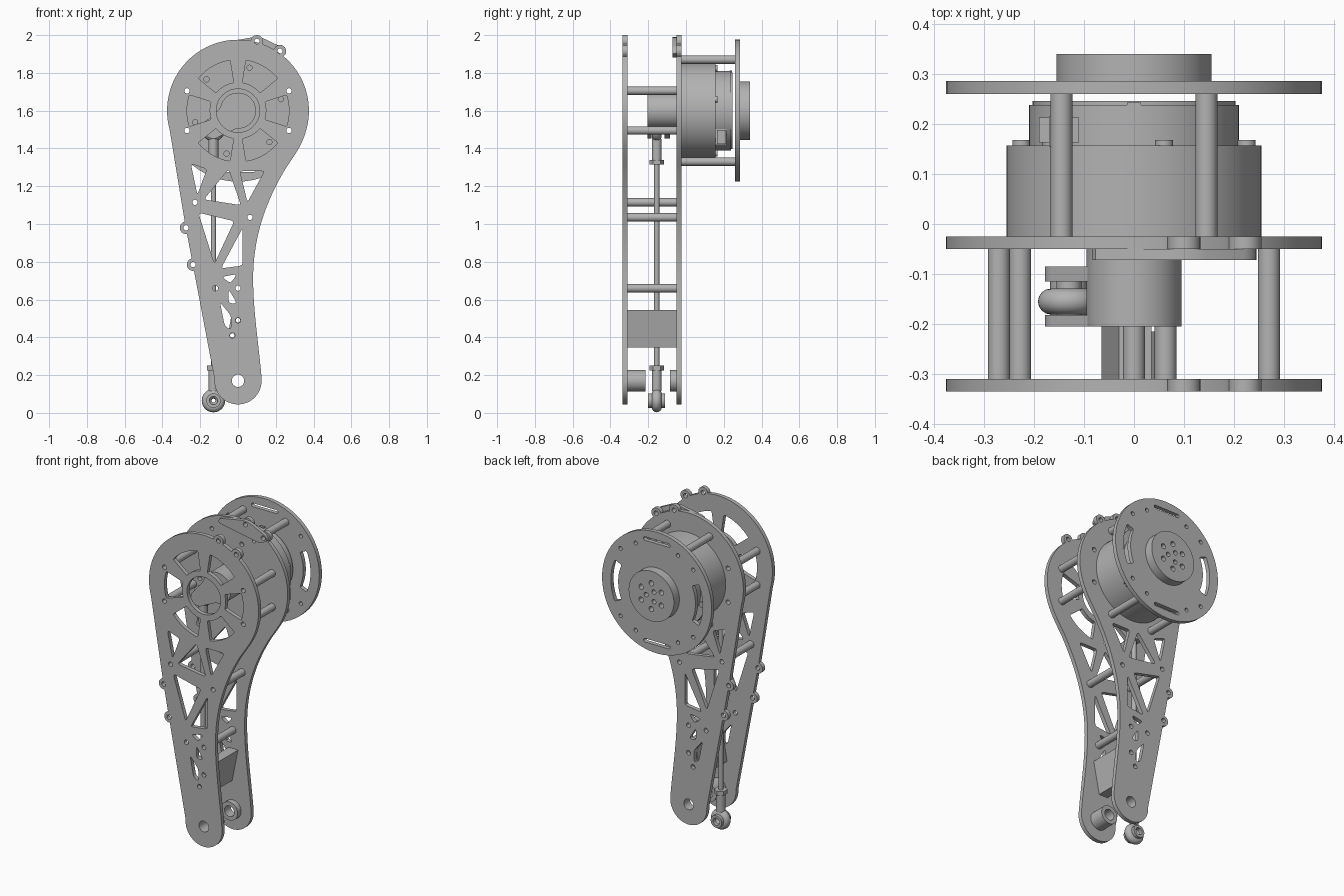
import bpy
from math import sin, cos, pi, radians, atan2, hypot, ceil
from mathutils import Vector
from mathutils.geometry import interpolate_bezier

cube = bpy.data.objects.get("Cube")
if cube:
    bpy.data.objects.remove(cube)

metal = bpy.data.materials.new("grey_metal")
metal.use_nodes = True
GREY = (0.45, 0.45, 0.45, 1)
metal.diffuse_color = GREY
metal.node_tree.nodes["Principled BSDF"].inputs["Base Color"].default_value = GREY

HIP = (0, 1.6)
FOOT = (0, 0.17)
FRONT = (-0.335, -0.31)   # depth range of the front plate
REAR = (-0.05, -0.025)    # depth range of the rear plate


# ---------- profile helpers, all in the x-z plane ----------
def arc(c, r, a0, a1, n=32):
    return [(c[0] + r * cos(radians(a0 + (a1 - a0) * i / n)),
             c[1] + r * sin(radians(a0 + (a1 - a0) * i / n))) for i in range(n + 1)]


def circle(c, r, n=32):
    return arc(c, r, 0, 360, n)[:-1]


def polar(r, a, c=HIP):
    return (c[0] + r * cos(radians(a)), c[1] + r * sin(radians(a)))


def bolt_circle(r, hole, count, start=0):
    return [circle(polar(r, start + 360 * i / count), hole, 16) for i in range(count)]


def sector(r0, r1, mid, half):
    return arc(HIP, r1, mid - half, mid + half, 14) + arc(HIP, r0, mid + half, mid - half, 10)


def rounded(points, cut=0.016):
    out = []
    for i, p in enumerate(points):
        p = Vector(p)
        a = Vector(points[i - 1]) - p
        b = Vector(points[(i + 1) % len(points)]) - p
        s = p + a.normalized() * min(cut, a.length * 0.4)
        e = p + b.normalized() * min(cut, b.length * 0.4)
        out += [s, (s + 2 * p + e) / 4, e]
    return out


def capsule(c0, r0, c1, r1):
    a = atan2(c1[1] - c0[1], c1[0] - c0[0]) * 180 / pi
    return arc(c0, r0, a + 90, a + 270) + arc(c1, r1, a - 90, a + 90)


def bezier(*pts):
    a, ha, hb, b = [Vector((x, z, 0)) for x, z in pts]
    return [(p.x, p.y) for p in interpolate_bezier(a, ha, hb, b, 20)]


def resample(points, step=0.01):
    out = []
    for i, p in enumerate(points):
        q = points[(i + 1) % len(points)]
        n = ceil(hypot(q[0] - p[0], q[1] - p[1]) / step)
        out += [(p[0] + (q[0] - p[0]) * k / n, p[1] + (q[1] - p[1]) * k / n) for k in range(n)]
    return out


def add_lug(points, c, r):
    """Replace the part of a closed outline inside a circle by its outer arc."""
    inside = [i for i, p in enumerate(points) if hypot(p[0] - c[0], p[1] - c[1]) < r]
    first, last = inside[0], inside[-1]
    ang = [atan2(points[i][1] - c[1], points[i][0] - c[0]) * 180 / pi for i in (first, last)]
    if ang[1] < ang[0]:
        ang[1] += 360
    return points[:first] + arc(c, r, ang[0], ang[1], 14) + points[last + 1:]


# ---------- object helpers ----------
def finish(obj, name):
    obj.name = name
    obj.data.name = name
    obj.data.materials.clear()
    obj.data.materials.append(metal)
    bpy.ops.object.select_all(action='DESELECT')
    obj.select_set(True)
    bpy.context.view_layer.objects.active = obj
    bpy.ops.object.shade_smooth_by_angle(angle=radians(30))
    return obj


def extrude(name, loops, y0, y1):
    """Outline followed by holes, extruded from y0 to y1."""
    cu = bpy.data.curves.new(name, 'CURVE')
    cu.dimensions = '2D'
    cu.fill_mode = 'BOTH'
    cu.extrude = (y1 - y0) / 2
    for loop in loops:
        sp = cu.splines.new('POLY')
        sp.points.add(len(loop) - 1)
        for pt, p in zip(sp.points, loop):
            pt.co = (p[0], p[1], 0, 1)
        sp.use_cyclic_u = True
    tmp = bpy.data.objects.new(name + "_profile", cu)
    bpy.context.collection.objects.link(tmp)
    dg = bpy.context.evaluated_depsgraph_get()
    mesh = bpy.data.meshes.new_from_object(tmp.evaluated_get(dg))
    bpy.data.objects.remove(tmp)
    obj = bpy.data.objects.new(name, mesh)
    bpy.context.collection.objects.link(obj)
    obj.rotation_euler.x = pi / 2
    obj.location.y = (y0 + y1) / 2
    return finish(obj, name)


def disc(name, c, r, y0, y1, holes=()):
    return extrude(name, [circle(c, r, 64), *holes], y0, y1)


def upright(name, x, y, z0, z1, r, sides=24):
    bpy.ops.mesh.primitive_cylinder_add(vertices=sides, radius=r, depth=z1 - z0,
                                        location=(x, y, (z0 + z1) / 2))
    return finish(bpy.context.object, name)


def box(name, loc, size):
    bpy.ops.mesh.primitive_cube_add(size=1, location=loc)
    bpy.context.object.scale = size
    return finish(bpy.context.object, name)


# ---------- leg plates ----------
outline = (bezier((0.125, 0.185), (0.11, 0.36), (0.08, 0.54), (0.08, 0.71))
           + bezier((0.08, 0.71), (0.08, 0.95), (0.16, 1.14), (0.25, 1.29))[1:]
           + bezier((0.25, 1.29), (0.31, 1.38), (0.34, 1.42), (0.362, 1.5))[1:]
           + arc(HIP, 0.3755, -15.4, 195.4, 96)[1:]
           + [(-0.28, 1.0)] + arc(FOOT, 0.125, 175, 365))
outline = resample(outline)
lugs = [(0.1, 1.967), (0.222, 1.915), (-0.275, 0.98), (-0.238, 0.785)]
for lug in lugs:
    outline = add_lug(outline, lug, 0.033)

windows = [
    [(-0.25, 1.32), (-0.165, 1.29), (-0.215, 1.155)],
    [(-0.05, 1.29), (0.015, 1.1), (-0.18, 1.13)],
    [(0.01, 1.28), (0.14, 1.28), (0.05, 1.115)],
    [(-0.21, 1.06), (-0.02, 1.015), (-0.125, 0.79)],
    [(0.025, 0.98), (0.025, 0.78), (-0.09, 0.765)],
    [(-0.085, 0.72), (-0.005, 0.735), (-0.04, 0.685)],
    [(-0.05, 0.655), (-0.005, 0.58), (-0.05, 0.58)],
    [(-0.095, 0.585), (-0.037, 0.515), (-0.037, 0.44), (-0.07, 0.46)]]
spacers = [(-0.27, 1.705), (0.27, 1.705), (-0.27, 1.495), (0.27, 1.495),
           (-0.228, 1.115), (0.063, 1.035), (0, 0.66)]
block_bolts = [(0, 0.49), (-0.03, 0.41)]
small_holes = [circle(p, 0.014, 16) for p in lugs + spacers + block_bolts + [(-0.12, 0.66)]]
shared = [outline, circle(FOOT, 0.033)] + [rounded(w) for w in windows] + small_holes

spoke_windows = [rounded(sector(0.15, 0.27, a, 18 if a % 180 == 0 else 21), 0.008)
                 for a in range(0, 360, 60)]
extrude("front_plate", shared + [circle(HIP, 0.115, 48)] + spoke_windows, *FRONT)
posts = [(sx * 0.145, 1.6 + sz * 0.27) for sx in (-1, 1) for sz in (-1, 1)]
extrude("rear_plate", shared + [circle(p, 0.012, 16) for p in posts]
        + bolt_circle(0.235, 0.014, 6, 15), *REAR)

# spacer tubes, slanted stop block and foot bosses between the plates
for p in spacers:
    disc("spacer_tube", p, 0.022, FRONT[1], REAR[0], [circle(p, 0.014, 16)])
extrude("stop_block", [[(-0.065, 0.345), (-0.005, 0.345), (0.035, 0.545), (-0.03, 0.545)]]
        + [circle(p, 0.012, 16) for p in block_bolts], FRONT[1], REAR[0])
disc("front_foot_boss", FOOT, 0.057, FRONT[1], -0.215, [circle(FOOT, 0.033)])
disc("rear_foot_boss", FOOT, 0.057, -0.085, REAR[0], [circle(FOOT, 0.033)])
extrude("top_pad", [rounded([(-0.085, 1.93), (0.19, 1.88), (0.25, 1.9), (0.235, 1.935),
                             (0.13, 1.985), (0.085, 1.99), (-0.08, 1.96)])]
        + [circle(p, 0.014, 16) for p in lugs[:2]], -0.072, REAR[0])

# ---------- motor ----------
disc("motor_body", HIP, 0.255, REAR[1], 0.157)
disc("motor_cap", HIP, 0.21, 0.157, 0.238)
disc("motor_cap_rim", HIP, 0.203, 0.238, 0.246)
for a in range(15, 375, 60):
    disc("motor_screw", polar(0.233, a), 0.018, 0.157, 0.168)
box("cap_notch_block", (0, 0.236, 1.806), (0.028, 0.014, 0.012))
for x, z in ((-0.15, 1.76), (0.17, 1.46)):
    box("cable_socket", (x, 0.188, z), (0.08, 0.05, 0.075))
    box("cable_plug", (x, 0.185, z), (0.04, 0.06, 0.085))

# ---------- back disc with hub and posts ----------
slots = [sector(0.265, 0.315, a, 24) for a in (0, 180)]
for s in (-1, 1):
    z = 1.6 + s * 0.315
    slots.append(capsule((-0.08, z), 0.011, (0.08, z), 0.011))
slots += [circle(p, 0.012, 16) for p in posts]
slots += [circle(polar(0.325, a), 0.012, 16) for a in (40, 140, 220, 320)]
disc("back_disc", HIP, 0.3755, 0.26, 0.286, [rounded(s, 0.008) for s in slots])
disc("output_hub", HIP, 0.155, 0.286, 0.34,
     bolt_circle(0.08, 0.016, 6, 30) + bolt_circle(0.035, 0.014, 3))
for p in posts:
    disc("disc_post", p, 0.022, REAR[1], 0.26)

# ---------- crank and push rod ----------
PIN, ANKLE, ROD_Y = (-0.13, 1.5), (-0.13, 0.065), -0.155
disc("crank_hub", HIP, 0.095, -0.205, REAR[0], bolt_circle(0.068, 0.014, 6, 10))
for y0, y1 in ((-0.205, -0.182), (-0.115, -0.085)):
    extrude("crank_arm", [capsule(HIP, 0.085, PIN, 0.048)], y0, y1)
disc("crank_pin", PIN, 0.025, -0.19, -0.1)
for c, s in ((PIN, -1), (ANKLE, 1)):
    bpy.ops.mesh.primitive_torus_add(major_radius=0.036, minor_radius=0.026, major_segments=40,
                                     minor_segments=16, location=(c[0], ROD_Y, c[1]),
                                     rotation=(pi / 2, 0, 0))
    finish(bpy.context.object, "rod_eye")
    ends = sorted((c[1] + s * 0.05, c[1] + s * 0.17))
    upright("rod_socket", c[0], ROD_Y, *ends, 0.026)
    ends = sorted((c[1] + s * 0.16, c[1] + s * 0.185))
    upright("rod_nut", c[0], ROD_Y, *ends, 0.038, 6)
disc("ankle_bush", ANKLE, 0.038, -0.2, -0.11, [circle(ANKLE, 0.022)])
upright("push_rod", PIN[0], ROD_Y, 0.2, 1.38, 0.014)
